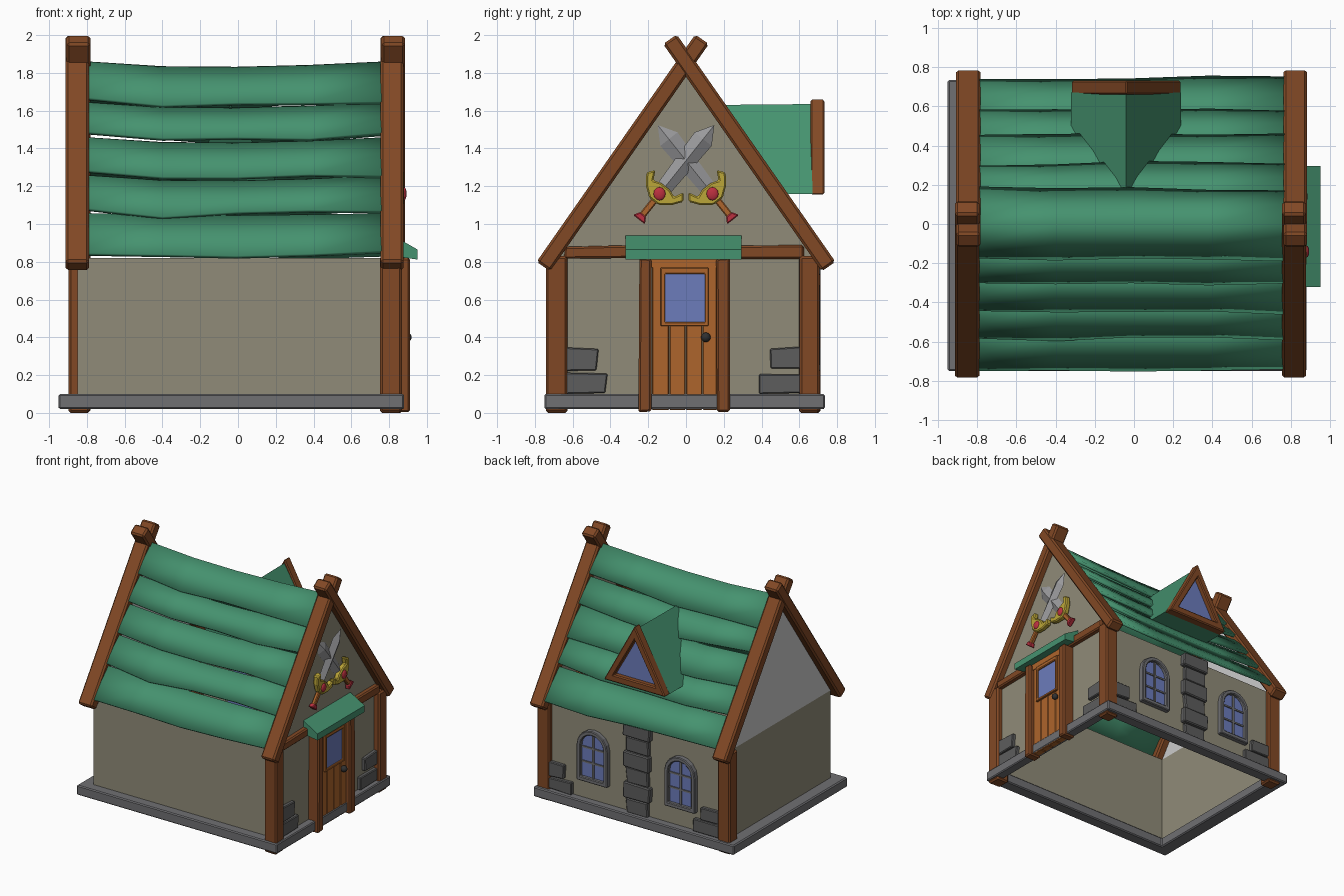
import bpy, bmesh, math, random
from mathutils import Vector

if "Cube" in bpy.data.objects:
    bpy.data.objects.remove(bpy.data.objects["Cube"])
random.seed(4)

def mat(name, c):
    m = bpy.data.materials.new(name)
    m.diffuse_color = (*c, 1)
    m.use_nodes = True
    m.node_tree.nodes["Principled BSDF"].inputs["Base Color"].default_value = m.diffuse_color
    return m

WOOD = mat("wood", (0.22, 0.065, 0.018))
DOOR = mat("door_wood", (0.42, 0.13, 0.025))
GREEN = mat("roof_green", (0.06, 0.29, 0.16))
WALL = mat("plaster", (0.28, 0.26, 0.19))
STONE = mat("stone", (0.11, 0.11, 0.11))
PLINTH = mat("plinth", (0.16, 0.16, 0.17))
GLASS = mat("glass", (0.15, 0.2, 0.5))
STEEL = mat("steel", (0.32, 0.32, 0.33))
GOLD = mat("gold", (0.5, 0.38, 0.04))
RED = mat("red", (0.5, 0.03, 0.05))
BLACK = mat("iron", (0.03, 0.03, 0.03))

def mesh(name, verts, faces, m=None, bevel=0, smooth=False):
    me = bpy.data.meshes.new(name)
    me.from_pydata([tuple(v) for v in verts], [], faces)
    bm = bmesh.new()
    bm.from_mesh(me)
    bmesh.ops.recalc_face_normals(bm, faces=bm.faces)
    bm.to_mesh(me)
    bm.free()
    ob = bpy.data.objects.new(name, me)
    bpy.context.collection.objects.link(ob)
    if m:
        me.materials.append(m)
    if bevel:
        b = ob.modifiers.new("bevel", 'BEVEL')
        b.width, b.segments = bevel, 1
    if smooth:
        me.shade_smooth()
    return ob

# Placement: profile (u, v) and depth d to world axes
side = lambda u, v, d: (d, u, v)
back = lambda u, v, d: (u, d, v)
flat = lambda u, v, d: (u, v, d)

def extrude(name, pts, place, d0, d1, m=None, bevel=0):
    n = len(pts)
    vs = [place(u, v, d) for d in (d0, d1) for u, v in pts]
    fs = [tuple(range(n)), tuple(range(n, 2 * n))]
    fs += [(i, (i + 1) % n, n + (i + 1) % n, n + i) for i in range(n)]
    return mesh(name, vs, fs, m, bevel)

def ring(name, outer, inner, place, d0, d1, m, bevel=0):
    n = len(outer)
    loops = [(outer, d0), (outer, d1), (inner, d1), (inner, d0)]
    vs = [place(u, v, d) for pts, d in loops for u, v in pts]
    fs = [(a * n + i, a * n + (i + 1) % n, (a + 1) % 4 * n + (i + 1) % n, (a + 1) % 4 * n + i)
          for a in range(4) for i in range(n)]
    return mesh(name, vs, fs, m, bevel)

def rect(u0, u1, v0, v1, j=0):
    return [(u + random.uniform(-j, j), v + random.uniform(-j, j))
            for u, v in ((u0, v0), (u1, v0), (u1, v1), (u0, v1))]

# Plinth ring, open in the middle
ring("plinth", rect(-.95, .88, -.75, .735), rect(-.83, .8, -.65, .64), flat, .02, .1, PLINTH, .008)

# Walls: hollow shell with one plastered gable, one bare gable
X0, X1, Y, EAVE, APEX, SLOPE = -.85, .82, .67, .82, 1.858, 1.434
mesh("walls", [(x, y, z) for z in (.03, EAVE) for x, y in ((X0, -Y), (X1, -Y), (X1, Y), (X0, Y))]
     + [(X1, 0, 1.81)],
     [(0, 1, 5, 4), (1, 2, 6, 8, 5), (2, 3, 7, 6), (3, 0, 4, 7)], WALL)
mesh("left_gable", [(X0, -.7, EAVE), (X0, .7, EAVE), (X0, 0, 1.82)], [(0, 1, 2)])

# Corner posts
for name, x, y in (("front_right", .75, -.74), ("back_right", .755, .6), ("back_left", -.9, .6)):
    extrude(name + "_post", rect(x, x + .115, y, y + .11, .004), flat, 0, .83, WOOD, .012)

# Crossed gable beams at both ends
for end, x0, x1 in (("left", -.91, -.785), ("right", .758, .88)):
    for s in (-1, 1):
        a, b = Vector((.755 * s, .775)), Vector((-.085 * s, 1.978))
        t = (b - a).normalized() * .002
        n = Vector((-t.y, t.x)).normalized() * .044
        extrude(f"{end}_gable_beam", [a - n, b - n, b + n, a + n], side,
                x0 + .003 * s, x1 + .003 * s, WOOD, .013)

# Roof: five overlapping wavy shingle rows per side
xs = [-.79, -.4, -.01, .38, .77]
sag = [.0, -.025, -.028, -.018, .0]
ys = [.72, .56, .42, .28, .15, 0]
for s in (-1, 1):
    for r in range(5):
        vs = []
        for k, off in ((0, .036), (.5, .03), (1, .004)):
            for i, x in enumerate(xs):
                y = ys[r] + (ys[r + 1] - ys[r]) * k
                if k == 0:
                    y += random.uniform(-.013, .013)
                vs.append((x, s * (y + .819 * off * (ys[r + 1] > 0 or k < 1)),
                           APEX - SLOPE * y + .573 * off + sag[i] * (1 if r else .4)))
        fs = [(j * 5 + i, j * 5 + i + 1, j * 5 + i + 6, j * 5 + i + 5) for j in range(2) for i in range(4)]
        if s > 0:
            fs = [f[::-1] for f in fs]
        me = bpy.data.meshes.new("roof_row")
        me.from_pydata(vs, [], fs)
        me.materials.append(GREEN)
        me.shade_smooth()
        ob = bpy.data.objects.new("roof_row", me)
        bpy.context.collection.objects.link(ob)
        ob.modifiers.new("thick", 'SOLIDIFY').thickness = .024
        bpy.context.view_layer.objects.active = ob
        ob.select_set(True)
        bpy.ops.object.shade_smooth_by_angle(angle=math.radians(40))
        ob.select_set(False)

# Dormer on the back slope
C = -.04
mesh("dormer_roof", [(C - .28, .67, 1.16), (C + .28, .67, 1.16), (C, .67, 1.635),
                     (C - .28, .48, 1.16), (C + .28, .48, 1.16), (C, .15, 1.63)],
     [(0, 1, 2), (0, 2, 5, 3), (1, 4, 5, 2), (0, 3, 4, 1), (3, 5, 4)], GREEN)
ring("dormer_frame", [(C - .28, 1.155), (C + .28, 1.155), (C, 1.665)],
     [(C - .19, 1.215), (C + .19, 1.215), (C, 1.55)], back, .66, .732, WOOD, .008)
mesh("dormer_glass", [(C - .2, .69, 1.2), (C + .2, .69, 1.2), (C, .69, 1.57)], [(0, 1, 2)], GLASS)

# Door with planks, jambs, window, knob and canopy
for a, b in ((-.18, -.09), (-.088, -.002), (0, .086), (.088, .165)):
    extrude("door_plank", rect(a, b, .015, .78), side, .82, .875, DOOR, .005)
extrude("door_head", rect(-.2, .18, .77, .82), side, .82, .88, DOOR)
for a in (-.25, .16):
    extrude("door_jamb", rect(a, a + .07, .005, .82, .004), side, .8, .91, WOOD, .01)
ring("door_window_frame", rect(-.135, .12, .46, .77), rect(-.11, .1, .48, .735), side, .86, .893, DOOR, .005)
extrude("door_glass", rect(-.12, .11, .47, .75), side, .86, .88, GLASS)
extrude("canopy", [(.82, .94), (.95, .865), (.95, .812), (.82, .83)],
        lambda u, v, d: (u, d, v), -.32, .295, GREEN)
extrude("cross_beam_left", rect(-.64, -.2, .82, .885, .006), side, .79, .86, WOOD, .01)
extrude("cross_beam_right", rect(.2, .62, .82, .885, .006), side, .79, .86, WOOD, .01)

def ball(name, loc, r, m, scale=(1, 1, 1)):
    bpy.ops.mesh.primitive_uv_sphere_add(segments=10, ring_count=6, radius=r, location=loc)
    ob = bpy.context.object
    ob.name, ob.scale = name, scale
    ob.data.materials.append(m)
    ob.data.shade_smooth()
    ob.select_set(False)

ball("door_knob", (.895, .105, .4), .026, BLACK)

# Crossed swords on the gable
for s in (1, -1):
    t = Vector((.623 * s, .782))
    n = Vector((t.y, -t.x))
    x = .826 + .008 * (s > 0)
    def hilt(u, v, d):
        p = Vector((-.14 * s, 1.16)) + n * u + t * v
        return (x + d, p.x, p.y)
    blade = [(-.042, .03), (.042, .03), (.058, .37), (0, .465), (-.058, .37)]
    mesh("sword_blade", [hilt(u, v, 0) for u, v in blade] + [hilt(0, .03, .03), hilt(0, .37, .03)],
         [(0, 5, 6, 4), (5, 1, 2, 6), (6, 2, 3), (4, 6, 3), (0, 4, 3, 2, 1), (0, 1, 5)], STEEL)
    half = [(.03, -.05), (.085, -.01), (.125, .045), (.095, .085), (.07, .035), (.03, .05)]
    extrude("sword_guard", half + [(-u, v) for u, v in half[::-1]], hilt, 0, .045, GOLD, .008)
    extrude("sword_grip", rect(-.018, .018, -.15, -.03), hilt, .005, .035, DOOR, .006)
    extrude("sword_pommel", [(-.04, -.175), (.04, -.175), (.02, -.14), (-.02, -.14)], hilt, 0, .042, RED, .006)
    ball("sword_gem", hilt(0, 0, .045), .032, RED, (.45, 1, 1.1))

# Corner stones on the door side and the back
for a, b, c, d in ((-.64, -.42, .1, .215), (-.64, -.47, .225, .345), (.38, .62, .1, .21), (.45, .62, .23, .345)):
    extrude("side_stone", rect(a, b, c, d, .008), side, .78, .85, STONE, .006)
for a, b, c, d in ((.56, .77, .1, .2), (.63, .77, .21, .32), (-.8, -.55, .1, .2), (-.8, -.62, .21, .32)):
    extrude("back_stone", rect(a, b, c, d, .008), back, .63, .7, STONE, .006)

# Stone pillar between the back windows
for i in range(6):
    w, z = .1 + .02 * (i % 2), .1 + .125 * i
    extrude("pillar_stone", rect(C - w, C + w, z, z + .118, .008), back, .63, .7 + .012 * (i % 2), STONE, .008)

# Arched back windows
def arch(cx, w, z0, zs):
    return [(cx - w, z0), (cx + w, z0)] + [
        (cx + w * math.cos(math.pi * k / 8), zs + w * math.sin(math.pi * k / 8)) for k in range(9)]

for cx in (.365, -.435):
    ring("window_frame", arch(cx, .14, .25, .54), arch(cx, .105, .285, .54), back, .65, .71, PLINTH, .006)
    extrude("window_glass", arch(cx, .11, .28, .54), back, .65, .682, GLASS)
    extrude("window_bar_upright", rect(cx - .008, cx + .008, .28, .645), back, .67, .692, PLINTH)
    for z in (.4, .52):
        extrude("window_bar_cross", rect(cx - .108, cx + .108, z, z + .014), back, .67, .69, PLINTH)
